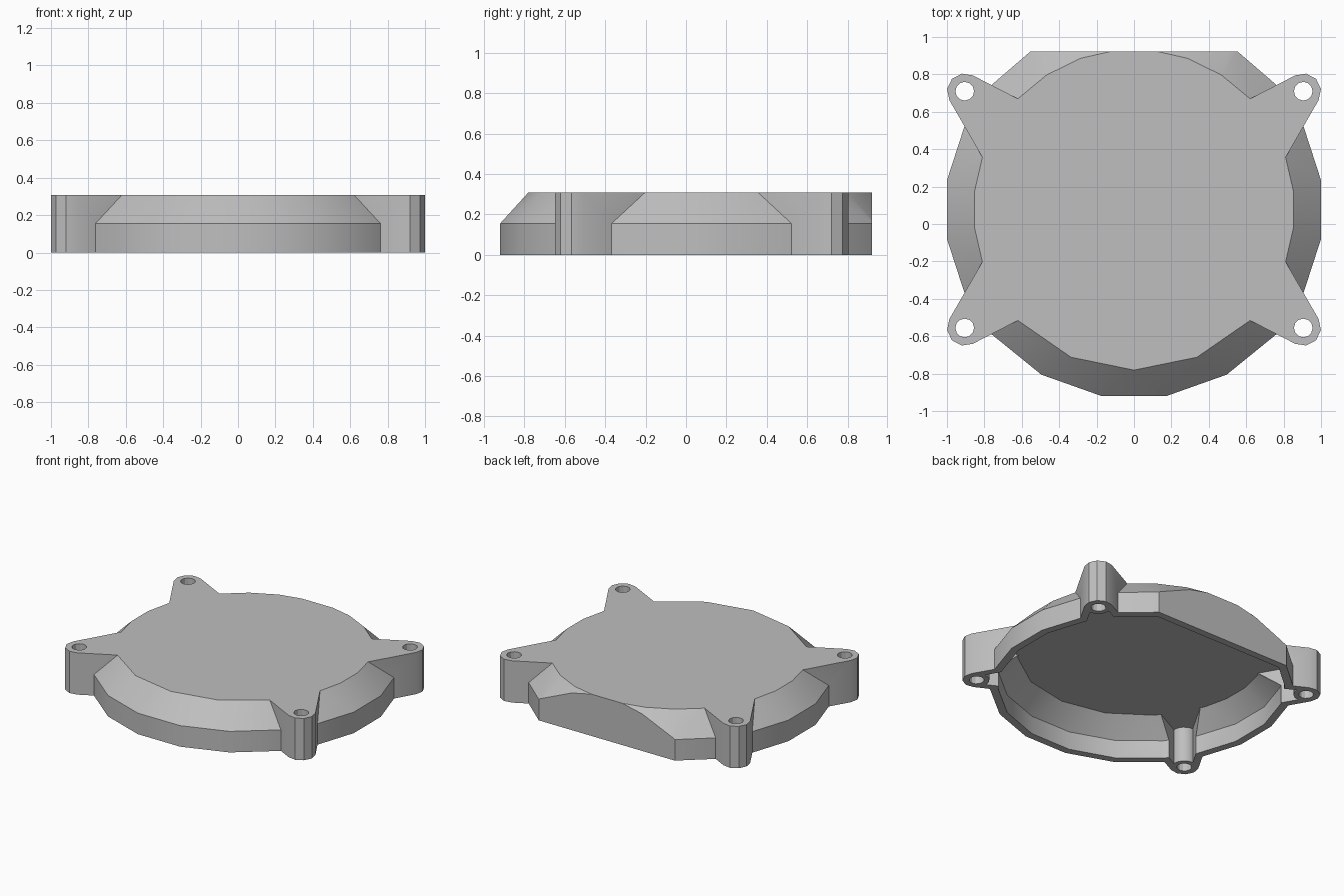
import bpy, bmesh
from math import radians, sin, cos

cube = bpy.data.objects.get("Cube")
if cube:
    bpy.data.objects.remove(cube, do_unlink=True)

CY = 0.077                      # centre of the round body
BOSS_X, BOSS_DY = 0.905, 0.633  # screw positions from that centre

grey = bpy.data.materials.new("plain_grey")
grey.use_nodes = True
grey.diffuse_color = (0.52, 0.52, 0.52, 1)
grey.node_tree.nodes["Principled BSDF"].inputs["Base Color"].default_value = (0.52, 0.52, 0.52, 1)


def make_object(name, bm):
    bmesh.ops.recalc_face_normals(bm, faces=bm.faces)
    mesh = bpy.data.meshes.new(name)
    bm.to_mesh(mesh)
    bm.free()
    mesh.materials.append(grey)
    obj = bpy.data.objects.new(name, mesh)
    bpy.context.collection.objects.link(obj)
    return obj


def combine(target, tool, operation):
    mod = target.modifiers.new(operation, 'BOOLEAN')
    mod.operation, mod.solver, mod.object = operation, 'EXACT', tool
    bpy.context.view_layer.objects.active = target
    bpy.ops.object.modifier_apply(modifier=mod.name)
    bpy.data.objects.remove(tool, do_unlink=True)


# Angles are measured from the back (+y) and mirrored left to right
MID_ANGLES = (0, 16.3, 32.7, 48.8, 63, 81, 99, 117, 131.2, 150.7, 170.2)
TOP_ANGLES = (0, 6, 19.5, 33, 46.2, 70.6, 83.5, 96.5, 109.4, 133.8, 156.9, 180)


def ring(angles, radius):
    return [(s * radius * sin(radians(a)), CY + radius * cos(radians(a)))
            for a in angles for s in ((1, -1) if a % 180 else (1,))]


def domed_disc(name, r_mid, r_top, z_bottom, z_mid, z_top, flat_y):
    """Chamfered disc with its back cut flat."""
    bm = bmesh.new()
    for angles, radius, z in ((MID_ANGLES, r_mid, z_bottom), (MID_ANGLES, r_mid, z_mid),
                              (TOP_ANGLES, r_top, z_top)):
        for x, y in ring(angles, radius):
            bm.verts.new((x, y, z))
    bmesh.ops.convex_hull(bm, input=bm.verts)
    cut = bmesh.ops.bisect_plane(bm, geom=bm.verts[:] + bm.edges[:] + bm.faces[:],
                                 plane_co=(0, flat_y, 0), plane_no=(0, 1, 0), clear_outer=True)
    bmesh.ops.holes_fill(bm, edges=[e for e in bm.edges if e.is_boundary], sides=0)
    bmesh.ops.dissolve_limit(bm, angle_limit=radians(0.5), verts=bm.verts, edges=bm.edges)
    return make_object(name, bm)


def prism(name, outline, z0, z1):
    bm = bmesh.new()
    face = bm.faces.new([bm.verts.new((x, y, z0)) for x, y in outline])
    top = bmesh.ops.extrude_face_region(bm, geom=[face])["geom"]
    bmesh.ops.translate(bm, vec=(0, 0, z1 - z0),
                        verts=[v for v in top if isinstance(v, bmesh.types.BMVert)])
    return make_object(name, bm)


def place(points, sx, sy):
    return [(sx * (BOSS_X + x), CY + sy * (BOSS_DY + y)) for x, y in points]


def arm_outline(radius, length):
    """Round tip with two straight sides spreading towards the body."""
    lo, hi = -30, 117.4
    pts = [(radius * cos(radians(a)), radius * sin(radians(a)))
           for a in (lo + (hi - lo) * i / 4 for i in range(5))]
    back_lo = (pts[0][0] - length * cos(radians(lo + 90)), pts[0][1] - length * sin(radians(lo + 90)))
    back_hi = (pts[-1][0] - length * cos(radians(hi - 90)), pts[-1][1] - length * sin(radians(hi - 90)))
    return [back_lo] + pts + [back_hi]


def circle(radius, sides):
    return [(radius * cos(radians(360 * i / sides)), radius * sin(radians(360 * i / sides)))
            for i in range(sides)]


CORNERS = [(sx, sy) for sx in (1, -1) for sy in (1, -1)]

# Outer body with four arms
cover = domed_disc("cover_shell", 1.012, 0.858, 0, 0.155, 0.308, 0.922)
for c in CORNERS:
    combine(cover, prism("arm", place(arm_outline(0.095, 0.45), *c), 0, 0.308), 'UNION')

# Hollow underside, running out into the arms
cavity = domed_disc("cavity", 0.957, 0.828, -0.1, 0.134, 0.26, 0.87)
for c in CORNERS:
    combine(cavity, prism("arm_cavity", place(arm_outline(0.045, 0.45), *c), -0.1, 0.26), 'UNION')
combine(cover, cavity, 'DIFFERENCE')

# Screw posts and through holes
for c in CORNERS:
    combine(cover, prism("screw_post", place(circle(0.085, 16), *c), 0, 0.29), 'UNION')
for c in CORNERS:
    combine(cover, prism("screw_hole", place(circle(0.05, 12), *c), -0.1, 0.5), 'DIFFERENCE')

# Smooth the round walls, keep the real edges crisp
bpy.ops.object.select_all(action='DESELECT')
cover.select_set(True)
bpy.context.view_layer.objects.active = cover
bpy.ops.object.shade_smooth_by_angle(angle=radians(28))
